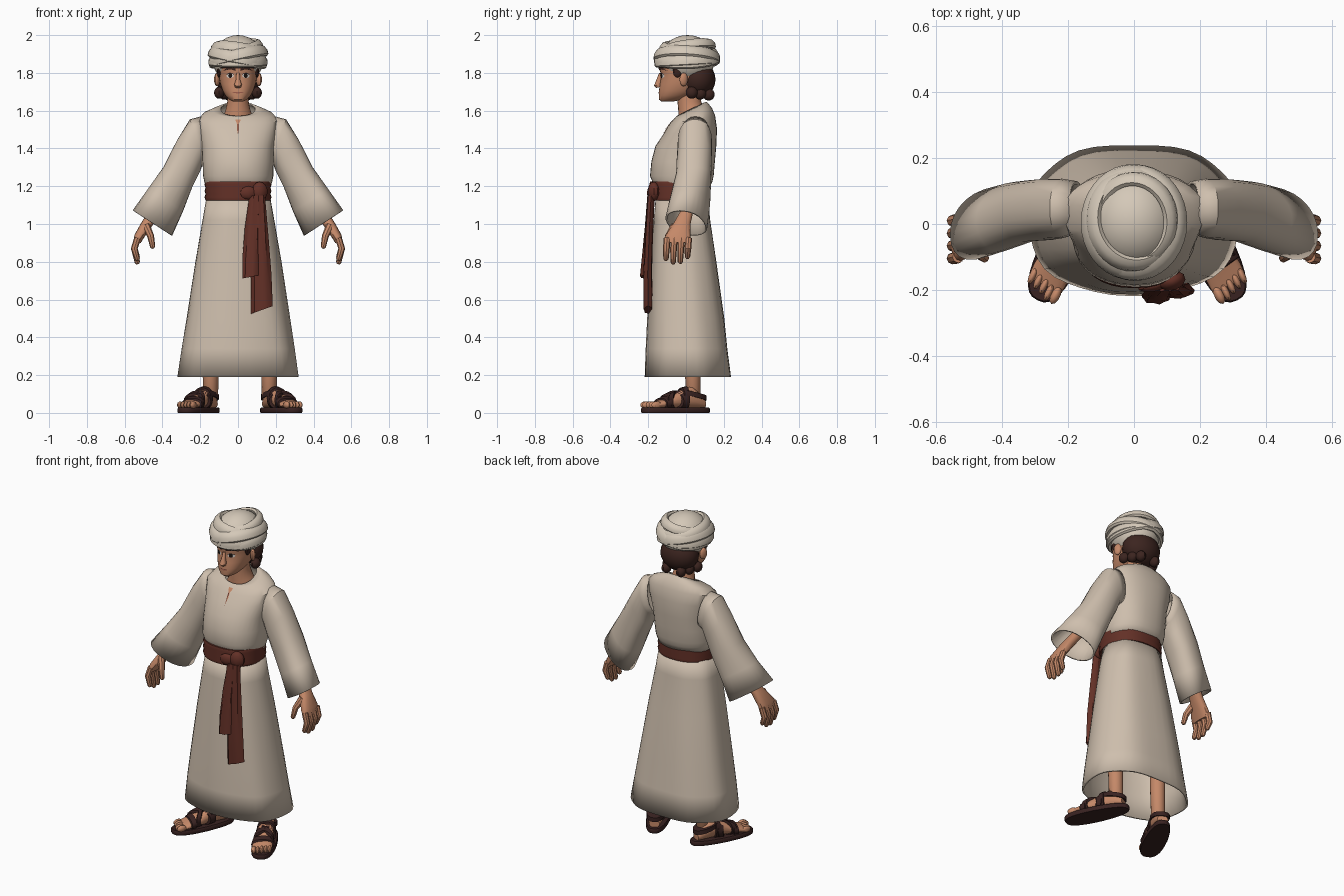
import bpy, bmesh, math
from mathutils import Vector as V, Matrix
from mathutils.bvhtree import BVHTree


def color(name, rgb):
    m = bpy.data.materials.new(name)
    m.diffuse_color = (*rgb, 1)
    return m


ROBE = color("cream robe", (0.62, 0.52, 0.42))
WRAP = color("pale wrap", (0.66, 0.58, 0.48))
SKIN = color("tan skin", (0.56, 0.25, 0.14))
LIP = color("lip", (0.36, 0.12, 0.08))
HAIR = color("dark hair", (0.045, 0.018, 0.014))
SASH = color("red brown sash", (0.125, 0.03, 0.02))
LEATHER = color("dark leather", (0.04, 0.016, 0.015))
WHITE = color("eye white", (0.75, 0.7, 0.65))
PUPIL = color("pupil", (0.012, 0.007, 0.006))


def finish(name, bm, mat, thick=0):
    bmesh.ops.recalc_face_normals(bm, faces=bm.faces)
    me = bpy.data.meshes.new(name)
    bm.to_mesh(me)
    bm.free()
    ob = bpy.data.objects.new(name, me)
    bpy.context.collection.objects.link(ob)
    me.materials.append(mat)
    if thick:
        mod = ob.modifiers.new("cloth", "SOLIDIFY")
        mod.thickness, mod.offset = thick, 0
    return ob


def loft(name, frames, mat, n=24, p=2, loop=False, caps=True, thick=0, warp=None):
    """Skin superelliptic rings given as (centre, u, v)."""
    bm, rings = bmesh.new(), []
    for k, (c, u, v) in enumerate(frames):
        ring = []
        for i in range(n):
            a = 2 * math.pi * i / n
            x, y = (math.copysign(abs(t) ** (2 / p), t) for t in (math.cos(a), math.sin(a)))
            w = 1 + (warp(k, a) if warp else 0)
            ring.append(bm.verts.new(V(c) + (V(u) * x + V(v) * y) * w))
        rings.append(ring)
    for k in range(len(rings) if loop else len(rings) - 1):
        r, q = rings[k], rings[(k + 1) % len(rings)]
        for i in range(n):
            bm.faces.new((r[i], r[(i + 1) % n], q[(i + 1) % n], q[i]))
    if caps and not loop:
        bm.faces.new(rings[0])
        bm.faces.new(rings[-1])
    return finish(name, bm, mat, thick)


def level(z, rx, y0, y1, tilt=0):
    """Ring around the body at height z spanning y0 to y1."""
    r = (y1 - y0) / 2
    return (0, (y0 + y1) / 2, z), (rx, 0, 0), (0, r, tilt * r)


def limb(name, pts, mat, n=10):
    """Round tube through (x, y, z, radius) points with a rounded tip."""
    ps = [V(p[:3]) for p in pts]
    rs = [p[3] for p in pts]
    d = (ps[-1] - ps[-2]).normalized()
    ps.append(ps[-1] + d * rs[-1] * 0.7)
    rs.append(rs[-1] * 0.5)
    fr = []
    for i, (c, r) in enumerate(zip(ps, rs)):
        t = (ps[min(i + 1, len(ps) - 1)] - ps[max(i - 1, 0)]).normalized()
        u = t.cross(V((0, 1, 0.01))).normalized()
        fr.append((c, u * r, t.cross(u) * r))
    return loft(name, fr, mat, n)


def ball(name, c, r, mat, rot=0, seg=16):
    bm = bmesh.new()
    bmesh.ops.create_uvsphere(bm, u_segments=seg, v_segments=seg // 2 + 2, radius=1)
    bm.transform(Matrix.Translation(c) @ Matrix.Rotation(rot, 4, 'Z') @ Matrix.Diagonal((*r, 1)))
    return finish(name, bm, mat)


def plate(name, target, outline, mat, lift=0.003):
    """Thin painted patch laid on the front of a target."""
    bm = bmesh.new()
    bm.from_mesh(target.data)
    tree = BVHTree.FromBMesh(bm)
    bm.free()
    bm = bmesh.new()
    mid = tuple(sum(p[i] for p in outline) / len(outline) for i in (0, 1))
    vs = []
    for x, z in [mid] + outline:
        hit = tree.ray_cast(V((x, -1, z)), V((0, 1, 0)))[0]
        vs.append(bm.verts.new((x, (hit.y if hit else -0.1) - lift, z)))
    for i in range(1, len(vs)):
        bm.faces.new((vs[0], vs[i], vs[i % (len(vs) - 1) + 1]))
    ob = finish(name, bm, mat)
    if ob.data.polygons[0].normal.y > 0:
        ob.data.flip_normals()


def disc(x, z, rx, rz, n=10):
    return [(x + rx * math.cos(6.2832 * i / n), z + rz * math.sin(6.2832 * i / n)) for i in range(n)]


# Skirt with soft folds
loft("skirt", [level(0.19, 0.315, -0.21, 0.235), level(0.34, 0.293, -0.205, 0.215),
               level(0.5, 0.268, -0.198, 0.198), level(0.8, 0.222, -0.178, 0.155),
               level(1.02, 0.184, -0.165, 0.122), level(1.14, 0.163, -0.155, 0.11)],
     ROBE, 40, 2.4, caps=False, thick=0.012, warp=lambda k, a: 0.012 * math.sin(7 * a + 0.4 * k))

# Torso blousing over the belt
torso = loft("tunic_top", [level(1.17, 0.16, -0.155, 0.11), level(1.225, 0.176, -0.175, 0.135),
                           level(1.255, 0.182, -0.186, 0.143), level(1.33, 0.184, -0.178, 0.15),
                           level(1.41, 0.187, -0.158, 0.157), level(1.49, 0.203, -0.115, 0.16, 0.1),
                           level(1.55, 0.208, -0.085, 0.15, 0.2), level(1.58, 0.18, -0.065, 0.135, 0.3),
                           level(1.598, 0.13, -0.052, 0.118, 0.4), level(1.607, 0.09, -0.045, 0.105, 0.5)],
             ROBE, 36, 2.3, caps=False, thick=0.008, warp=lambda k, a: 0.008 * math.sin(5 * a + k) * (k < 6))
plate("neck_slit", torso, [(-0.013, 1.553), (0, 1.47), (0.013, 1.553)], SKIN, 0.007)
plate("slit_edge", torso, [(-0.003, 1.53), (0.0, 1.462), (0.004, 1.53)], SASH, 0.009)

# Belt with three folds, knot and hanging tails
loft("belt", [level(1.125 + 0.1 * i / 6, 0.172 + (0.005 if i % 2 else 0), -0.19 - 0.004 * (i % 2),
                    0.125 + 0.004 * (i % 2)) for i in range(7)], SASH, 36, 2.3)
ball("belt_knot", (0.115, -0.172, 1.172), (0.043, 0.03, 0.052), SASH, 0.3, 10)
ball("knot_loop", (0.055, -0.188, 1.165), (0.045, 0.018, 0.035), SASH, 0.15, 10)
fold = lambda k, a: 0.13 * math.sin(6 * a + k)
loft("short_tail", [((0.09, -0.185, 1.15), (0.03, 0, 0), (0, 0.018, 0)),
                    ((0.078, -0.2, 0.98), (0.038, 0, 0), (0, 0.018, 0)),
                    ((0.07, -0.214, 0.82), (0.042, 0, 0), (0, 0.02, 0)),
                    ((0.067, -0.222, 0.72), (0.042, 0, 0.008), (0, 0.02, 0))], SASH, 14, warp=fold)
loft("long_tail", [((0.115, -0.185, 1.15), (0.028, 0, 0), (0, 0.018, 0)),
                   ((0.118, -0.195, 0.95), (0.038, 0, 0), (0, 0.02, 0)),
                   ((0.122, -0.203, 0.74), (0.049, 0, 0), (0, 0.023, 0)),
                   ((0.127, -0.2, 0.545), (0.056, 0, 0.02), (0, 0.024, 0))], SASH, 14, warp=fold)

# Neck, head and hair
loft("neck", [level(1.555, 0.088, -0.04, 0.1, 0.4), level(1.6, 0.066, -0.04, 0.095, 0.2),
              level(1.65, 0.056, -0.045, 0.08), level(1.74, 0.058, -0.05, 0.08)], SKIN, 20)
head = loft("head", [level(1.648, 0.025, -0.13, -0.07), level(1.658, 0.045, -0.142, -0.02),
                     level(1.68, 0.067, -0.144, 0.03), level(1.705, 0.081, -0.143, 0.07),
                     level(1.74, 0.093, -0.139, 0.1), level(1.775, 0.1, -0.133, 0.12),
                     level(1.80, 0.102, -0.135, 0.13), level(1.83, 0.104, -0.143, 0.13),
                     level(1.88, 0.1, -0.135, 0.13)], SKIN, 32, 2.2)
loft("nose", [((0, -0.135, 1.80), (0.009, 0, 0), (0, 0.007, 0)),
              ((0, -0.142, 1.765), (0.011, 0, 0), (0, 0.014, 0)),
              ((0, -0.148, 1.737), (0.02, 0, 0), (0, 0.022, 0.006)),
              ((0, -0.143, 1.724), (0.016, 0, 0), (0, 0.014, 0.004))], SKIN, 12)
plate("mouth", head, [(-0.034, 1.697), (0, 1.69), (0.034, 1.697), (0.012, 1.7), (-0.012, 1.7)], LIP)
ball("back_hair", (0, 0.062, 1.765), (0.117, 0.094, 0.1), HAIR, 0, 20)
loft("hairline", [level(1.822, 0.107, -0.146, 0.13), level(1.86, 0.11, -0.15, 0.13)], HAIR, 28, 2.2)
for s, side in ((1, "left"), (-1, "right")):
    plate(side + "_eye", head, disc(s * 0.042, 1.785, 0.02, 0.012), WHITE)
    plate(side + "_pupil", head, disc(s * 0.041, 1.785, 0.011, 0.012), PUPIL, 0.005)
    plate(side + "_upper_lid", head, [(s * x, z) for x, z in
          ((0.02, 1.792), (0.042, 1.797), (0.066, 1.79), (0.042, 1.802))], PUPIL, 0.006)
    plate(side + "_brow", head, [(s * x, z) for x, z in
          ((0.014, 1.811), (0.045, 1.821), (0.08, 1.811), (0.05, 1.831), (0.014, 1.822))], HAIR, 0.005)
    ball(side + "_ear", (s * 0.111, -0.012, 1.765), (0.014, 0.024, 0.036), SKIN, s * 0.4, 12)
    ball(side + "_sideburn", (s * 0.1, -0.045, 1.81), (0.012, 0.025, 0.035), HAIR, 0, 10)
    for i in range(3):
        ball(f"{side}_curl_{i}", (s * (0.1 - 0.025 * i), 0.03 + 0.045 * i, 1.695 - 0.005 * i),
             (0.028, 0.032, 0.032), HAIR, 0, 10)

# Turban: dome and crossing wraps
ball("turban_dome", (0, 0.008, 1.87), (0.135, 0.145, 0.13), WRAP, 0, 24)


def wrap(name, z, rx, ry, roll, pitch, h, cy=0.005):
    rot = Matrix.Rotation(math.radians(roll), 3, 'Y') @ Matrix.Rotation(math.radians(pitch), 3, 'X')
    fr = []
    for i in range(36):
        a = 2 * math.pi * i / 36
        out = V((math.cos(a), math.sin(a), 0))
        fr.append((V((0, cy, z)) + rot @ V((rx * out.x, ry * out.y, 0)),
                   rot @ (out * 0.019), rot @ (V((0, 0, h)) - out * 0.3 * h)))
    loft(name, fr, WRAP, 8, loop=True)


wrap("lower_wrap", 1.868, 0.137, 0.152, 0, 3, 0.032)
wrap("rising_wrap", 1.885, 0.139, 0.155, 12, 2, 0.034)
wrap("falling_wrap", 1.888, 0.14, 0.156, -13, -3, 0.032)
wrap("upper_wrap", 1.918, 0.125, 0.138, 9, -7, 0.03, 0.015)
wrap("crown_wrap", 1.935, 0.113, 0.126, -9, 8, 0.026, 0.012)

for s, side in ((1, "left"), (-1, "right")):
    def flip(fr):
        return [tuple(V((s * q[0], q[1], q[2])) for q in f) for f in fr]

    # Wide sleeve and hand
    loft(side + "_sleeve", flip([
        ((0.175, 0.05, 1.46), (0.02, 0, 0.105), (0, 0.075, 0)),
        ((0.217, 0.047, 1.445), (0.035, 0, 0.105), (0, 0.085, 0)),
        ((0.262, 0.044, 1.36), (0.055, 0, 0.085), (0, 0.088, 0)),
        ((0.318, 0.04, 1.25), (0.075, -0.005, 0.05), (0, 0.09, 0)),
        ((0.385, 0.022, 1.125), (0.088, -0.02, 0.055), (0, 0.095, 0)),
        ((0.453, 0.002, 1.005), (0.1, -0.035, 0.065), (0, 0.098, 0))]),
        ROBE, 24, 2.2, caps=False, thick=0.01, warp=lambda k, a: 0.03 * math.sin(4 * a + 1.7 * k) * (1 < k < 5))
    limb(side + "_forearm", [(s * 0.32, 0.04, 1.25, 0.04), (s * 0.43, 0.01, 1.08, 0.03)], SKIN)
    loft(side + "_palm", flip([
        ((0.425, 0.012, 1.085), (0, 0.03, 0), (0.026, 0, 0.014)),
        ((0.482, -0.022, 1.0), (0, 0.046, 0), (0.027, 0, 0.012)),
        ((0.523, -0.043, 0.935), (0, 0.068, 0), (0.025, 0, 0.008)),
        ((0.535, -0.045, 0.9), (0, 0.066, 0), (0.019, 0, 0.002))]), SKIN, 16, 2.4)
    for i, tip in enumerate((0.815, 0.797, 0.8, 0.825)):
        y = -0.1 + 0.038 * i
        limb(f"{side}_finger_{i}", [(s * 0.532, y, 0.925, 0.018), (s * 0.549, y - 0.004, 0.87, 0.018),
                                    (s * 0.533, y - 0.006, tip, 0.014)], SKIN, 8)
    limb(side + "_thumb", [(s * 0.487, -0.06, 0.99, 0.022), (s * 0.462, -0.093, 0.935, 0.018),
                           (s * 0.452, -0.103, 0.88, 0.014)], SKIN, 8)

    # Leg, foot and sandal, the foot turned outward
    ox = 0.01
    limb(side + "_leg", [(s * 0.16 + ox, 0.03, 0.65, 0.05), (s * 0.155 + ox, 0.035, 0.26, 0.043),
                         (s * 0.155 + ox, 0.038, 0.1, 0.04)], SKIN, 14)
    place = Matrix.Translation((s * 0.216 + ox, -0.055, 0)) @ Matrix.Rotation(s * math.radians(26), 4, 'Z')
    prof = [(-0.165, 0.03, 0.07), (-0.13, 0.042, 0.11), (-0.09, 0.045, 0.14), (-0.03, 0.046, 0.125),
            (0.04, 0.052, 0.09), (0.1, 0.058, 0.065), (0.145, 0.056, 0.05)]

    def section(f, grow=0, shear=0):
        for a, b in zip(prof, prof[1:]):
            if f <= b[0]:
                break
        t = (f - a[0]) / (b[0] - a[0])
        w, top = (a[i] + (b[i] - a[i]) * t for i in (1, 2))
        return (0, -f, 0.025 + (top - 0.025) / 2), (w + grow, s * shear, 0), (0, 0, (top - 0.025) / 2 + grow)

    parts = [loft(side + "_foot", [section(p[0]) for p in prof], SKIN, 18, 2.3)]
    for i in range(5):
        parts.append(ball(f"{side}_toe_{i}", (s * (-0.042 + 0.022 * i), -0.158 + 0.006 * i * (i > 1), 0.042),
                          (0.015 if i == 0 else 0.011, 0.03, 0.019), SKIN, 0, 10))
    for label, f, sh in (("toe_strap", 0.075, 0.01), ("cross_strap_a", 0.01, 0.045),
                         ("cross_strap_b", 0.01, -0.045), ("instep_strap", -0.045, 0)):
        parts.append(loft(f"{side}_{label}", [section(f + d, g, sh) for d, g in
                     ((-0.017, 0.002), (-0.014, 0.008), (0.014, 0.008), (0.017, 0.002))], LEATHER, 18, 2.3))
    parts.append(loft(side + "_heel_strap", [((0, 0.1, z), (0.053, 0, 0), (0, 0.078, -0.018))
                                             for z in (0.082, 0.108)], LEATHER, 20, 2.2))
    sole = loft(side + "_sole", [((0, 0, z), (0.068 + g, 0, 0), (0, 0.196 + g, 0)) for z, g in
                                 ((0, -0.003), (0.006, 0), (0.022, 0), (0.028, -0.004))], LEATHER, 32, 2.7)
    for v in sole.data.vertices:  # narrow heel
        v.co.x *= 1 - 0.9 * max(0, v.co.y)
    for ob in parts + [sole]:
        ob.data.transform(place)

# Smooth shading with crisp creases
bpy.ops.object.select_all(action='SELECT')
bpy.context.view_layer.objects.active = torso
bpy.ops.object.shade_smooth_by_angle(angle=math.radians(35))
